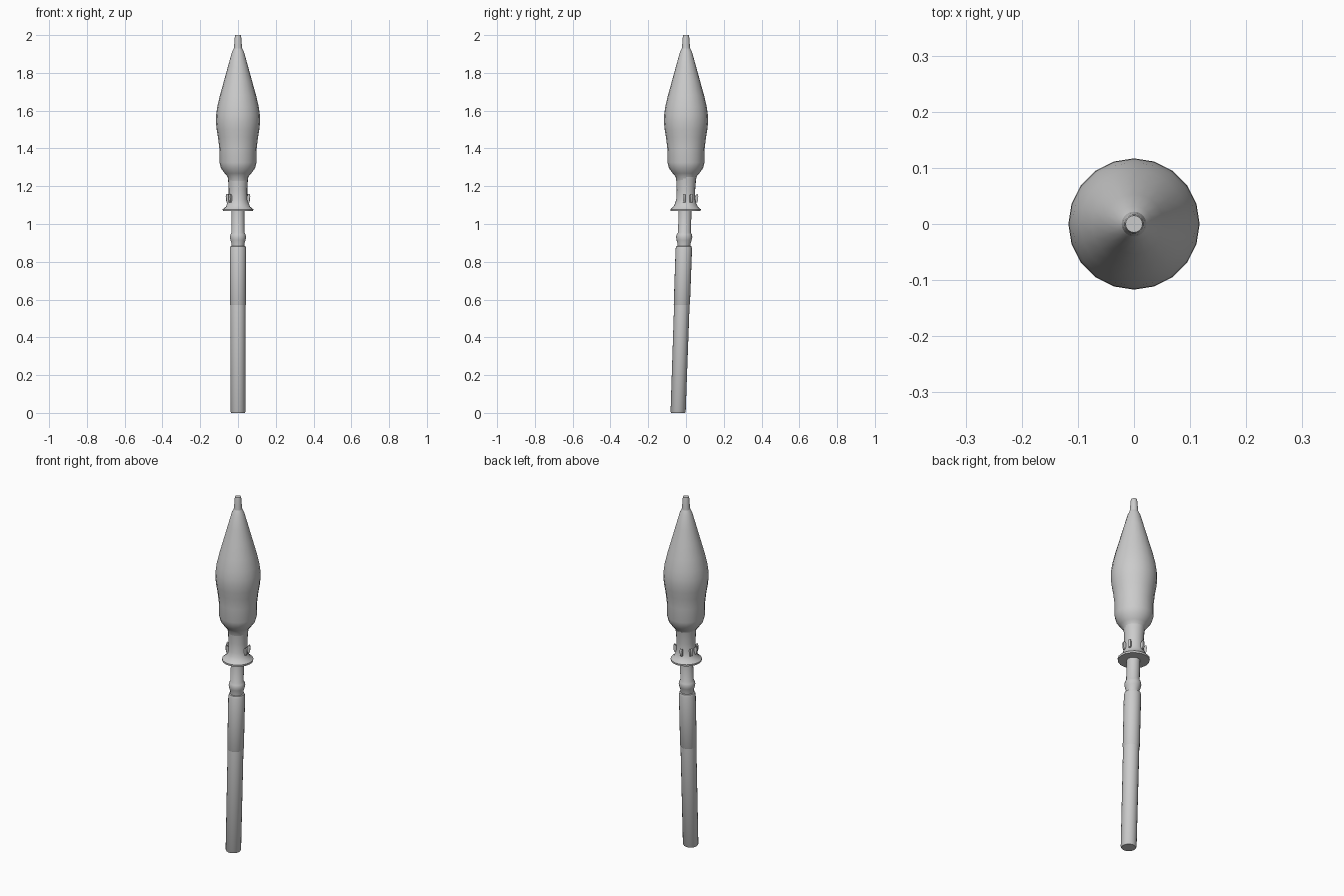
import bpy, math

if "Cube" in bpy.data.objects:
    bpy.data.objects.remove(bpy.data.objects["Cube"])

grey = bpy.data.materials.new("plain_grey")
grey.diffuse_color = (0.6, 0.6, 0.6, 1)
grey.use_nodes = True
grey.node_tree.nodes["Principled BSDF"].inputs["Base Color"].default_value = grey.diffuse_color

SIDES = 20
PIVOT = 1.2      # the shaft leans back from this height
LEAN = 0.035


def finish(name, verts, faces, angle=35):
    mesh = bpy.data.meshes.new(name)
    mesh.from_pydata(verts, [], faces)
    mesh.materials.append(grey)
    obj = bpy.data.objects.new(name, mesh)
    bpy.context.collection.objects.link(obj)
    bpy.ops.object.select_all(action='DESELECT')
    obj.select_set(True)
    bpy.context.view_layer.objects.active = obj
    bpy.ops.object.shade_smooth_by_angle(angle=math.radians(angle))
    return obj


def lathe(name, profile, lean=0.0, sides=SIDES):
    """Capped turned part; profile is (radius, z) from bottom to top."""
    verts, faces = [], []
    for r, z in profile:
        for i in range(sides):
            a = 2 * math.pi * i / sides
            verts.append((r * math.cos(a), r * math.sin(a) - lean * (PIVOT - z), z))
    for k in range(len(profile) - 1):
        for i in range(sides):
            j = (i + 1) % sides
            faces.append((k * sides + i, k * sides + j, (k + 1) * sides + j, (k + 1) * sides + i))
    faces.append(tuple(reversed(range(sides))))
    faces.append(tuple(range(len(verts) - sides, len(verts))))
    return finish(name, verts, faces)


# Bulbous head with long pointed nose
lathe("head", [
    (0.050, 1.22), (0.055, 1.25), (0.070, 1.268), (0.090, 1.295), (0.098, 1.325),
    (0.099, 1.40), (0.106, 1.46), (0.113, 1.50), (0.117, 1.54), (0.116, 1.575),
    (0.110, 1.62), (0.096, 1.68), (0.075, 1.755), (0.053, 1.835),
    (0.032, 1.91), (0.022, 1.93)])
# Thin nose tip
lathe("nose_tip", [(0.023, 1.92), (0.020, 1.95), (0.017, 1.99), (0.015, 2.0)])

# Neck and flared flange
lathe("neck", [
    (0.080, 1.068), (0.081, 1.078), (0.064, 1.092), (0.056, 1.11),
    (0.050, 1.13), (0.049, 1.18), (0.052, 1.23), (0.055, 1.25)], lean=0.02)

# Shaft with collar ring
lathe("shaft", [
    (0.034, 0.86), (0.034, 0.895), (0.040, 0.915), (0.043, 0.93),
    (0.040, 0.945), (0.034, 0.955), (0.034, 1.09)], lean=LEAN)
# Two-part grip tube
lathe("upper_tube", [(0.038, 0.565), (0.043, 0.575), (0.0435, 0.87), (0.040, 0.882),
                     (0.034, 0.884)], lean=LEAN)
lathe("lower_tube", [(0.036, 0.0), (0.040, 0.006), (0.041, 0.572)], lean=LEAN)

# Small lugs around the neck above the flange
outline = [(0.040, 1.108), (0.060, 1.115), (0.063, 1.125), (0.065, 1.148),
           (0.061, 1.158), (0.055, 1.155), (0.040, 1.135)]
n = len(outline)
for k, deg in enumerate((-10, 28, 100, 152, 190, 225)):
    a = math.radians(deg)
    verts = []
    for w in (-0.006, 0.006):
        for r, z in outline:
            verts.append((r * math.cos(a) - w * math.sin(a),
                          r * math.sin(a) + w * math.cos(a), z))
    faces = [tuple(range(n)), tuple(reversed(range(n, 2 * n)))]
    faces += [(i, i + n, (i + 1) % n + n, (i + 1) % n) for i in range(n)]
    finish("neck_lug_%d" % (k + 1), verts, faces)
